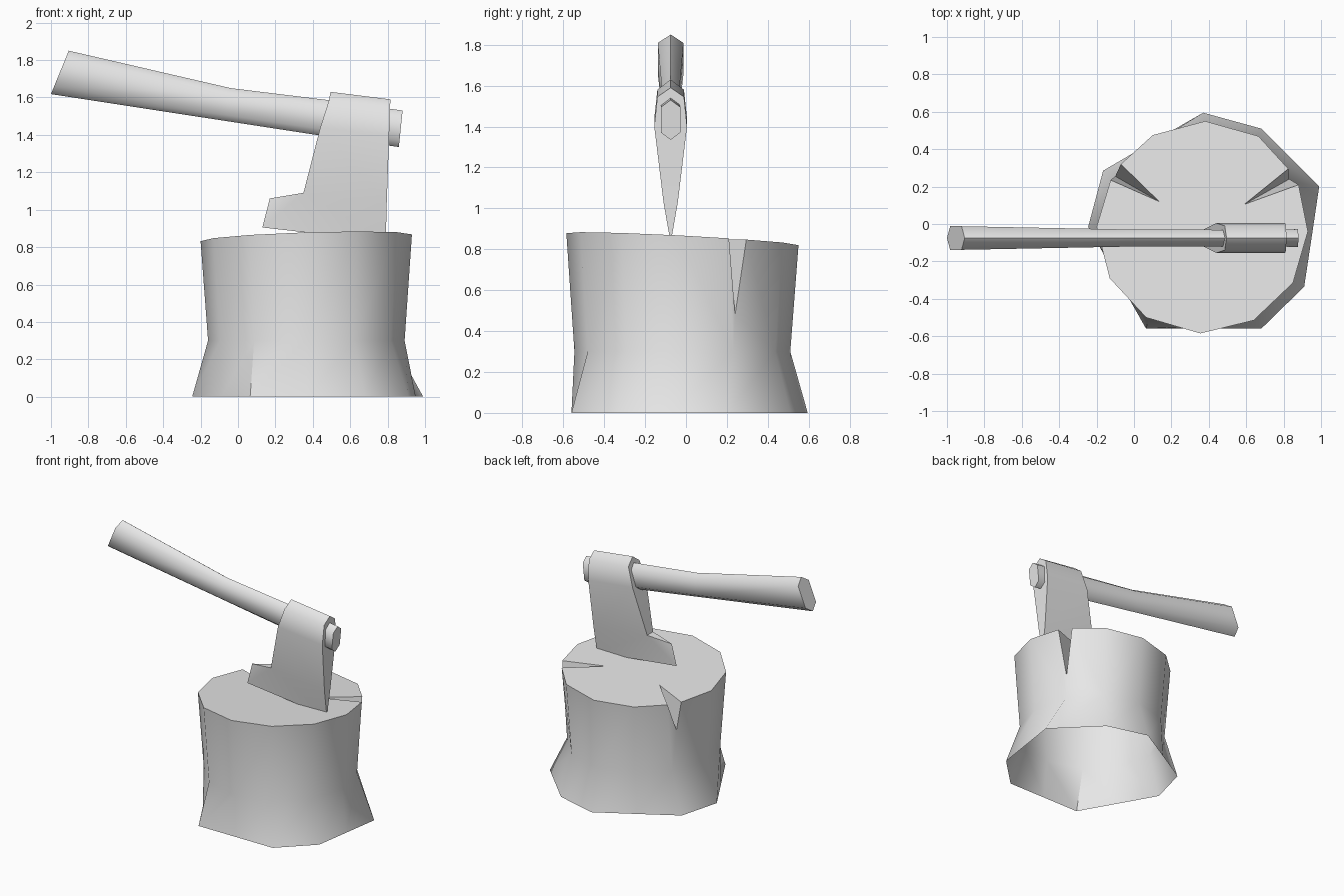
import bpy, bmesh, math

cube = bpy.data.objects.get("Cube")
if cube:
    bpy.data.objects.remove(cube, do_unlink=True)

grey = bpy.data.materials.new("plain_grey")
grey.use_nodes = True
grey.diffuse_color = (0.8, 0.8, 0.8, 1)
grey.node_tree.nodes["Principled BSDF"].inputs["Base Color"].default_value = (0.8, 0.8, 0.8, 1)

AXE_Y = -0.075


def finish(name, bm, angle, closed=True):
    if closed:
        bmesh.ops.recalc_face_normals(bm, faces=bm.faces[:])
    mesh = bpy.data.meshes.new(name)
    bm.to_mesh(mesh)
    bm.free()
    mesh.materials.append(grey)
    obj = bpy.data.objects.new(name, mesh)
    bpy.context.collection.objects.link(obj)
    bpy.ops.object.select_all(action='DESELECT')
    obj.select_set(True)
    bpy.context.view_layer.objects.active = obj
    bpy.ops.object.shade_smooth_by_angle(angle=math.radians(angle))
    return obj


# Stump: slanted top, narrow waist, flared roots, open underneath
def top_z(x, y):
    return 0.837 + 0.031 * x - 0.052 * y


def build_stump():
    bm = bmesh.new()
    rim = [(.38, .55), (.1, .475), (-.1, .28), (-.2, -.015), (-.13, -.29), (.065, -.5),
           (.355, -.585), (.64, -.515), (.85, -.315), (.93, -.04), (.86, .25), (.665, .47)]
    roots = [(.37, .595), (.1, .44), (-.165, .285), (-.245, -.015), (-.09, -.288), (.065, -.56),
             (.37, -.56), (.68, -.56), (.91, -.335), (.95, -.07), (.99, .2), (.68, .51)]
    # Splits in the rim: first lip, inner tip, second lip, lowest point on the bark
    splits = {2: ((-.07, .32), (.135, .12), (-.125, .235), (-.1, .255, .61)),
              10: ((.88, .21), (.59, .105), (.825, .295), (.83, .24, .48))}
    n = len(rim)
    low = [bm.verts.new((x, y, 0)) for x, y in roots]
    waist = [bm.verts.new((.37 + .93 * (x - .37), -.02 + .93 * (y + .02), .3)) for x, y in rim]
    top, start, end, deep = [], [], [], {}
    for i, (x, y) in enumerate(rim):
        if i in splits:
            a, tip, b, d = splits[i]
            va, vt, vb = [bm.verts.new((p[0], p[1], top_z(*p))) for p in (a, tip, b)]
            deep[i] = bm.verts.new(d)
            if i == 10:
                va, vb = vb, va
                va, vb = vb, va
                first, last = va, vb
            else:
                first, last = va, vb
            bm.faces.new((first, vt, deep[i]))
            bm.faces.new((vt, last, deep[i]))
            top += [first, vt, last]
        else:
            first = last = bm.verts.new((x, y, top_z(x, y)))
            top.append(first)
        start.append(first)
        end.append(last)
    for i in range(n):
        j = (i + 1) % n
        bm.faces.new((low[i], low[j], waist[j], waist[i]))
        side = [waist[i], waist[j]]
        if j in deep:
            side.append(deep[j])
        side += [start[j], end[i]]
        if i in deep:
            side.append(deep[i])
        bm.faces.new(side)
    bm.faces.new(top)
    bmesh.ops.recalc_face_normals(bm, faces=bm.faces[:])
    cap = max(bm.faces, key=lambda f: f.calc_area() * abs(f.normal.z))
    if cap.normal.z < 0:
        bmesh.ops.reverse_faces(bm, faces=bm.faces[:])
    finish("stump", bm, 42, closed=False)


# Handle: six-sided sections with a ridge above and below
def build_handle():
    bm = bmesh.new()
    sections = [((-.905, 1.85), (-1.0, 1.618), .063), ((-.04, 1.65), (-.07, 1.475), .046),
                ((.49, 1.585), (.45, 1.395), .044), ((.88, 1.53), (.86, 1.335), .047)]
    rings = []
    for (tx, tz), (bx, bz), w in sections:
        ring = []
        for t, s in ((0, 0), (.18, 1), (.82, 1), (1, 0), (.82, -1), (.18, -1)):
            ring.append(bm.verts.new((tx + (bx - tx) * t, AXE_Y + s * w, tz + (bz - tz) * t)))
        rings.append(ring)
    for a, b in zip(rings, rings[1:]):
        for k in range(6):
            m = (k + 1) % 6
            bm.faces.new((a[k], a[m], b[m], b[k]))
    bm.faces.new(rings[0])
    bm.faces.new(rings[-1])
    finish("axe_handle", bm, 62)


# Axe head: mirrored rows from ridge to cutting edge, with a pointed beard
def build_head():
    bm = bmesh.new()

    def vert(p, y=0):
        return bm.verts.new((p[0], AXE_Y + y, p[1]))

    rows = [((.485, 1.58), (.813, 1.545), .065), ((.44, 1.44), (.808, 1.40), .08),
            ((.35, 1.09), (.795, 1.03), .035)]
    ridge = [vert((.495, 1.63)), vert((.815, 1.59))]
    beard, toe, heel = vert((.17, 1.06)), vert((.13, .905)), vert((.79, .83))
    sides = []
    for s in (-1, 1):
        levels = [ridge] + [[vert(a, s * w), vert(b, s * w)] for a, b, w in rows]
        for u, v in zip(levels, levels[1:]):
            bm.faces.new((u[0], u[1], v[1], v[0]))
        neck = levels[-1]
        bm.faces.new((neck[0], beard, toe))
        bm.faces.new((neck[0], toe, heel, neck[1]))
        sides.append(levels)
    for end in (0, 1):
        left = [lv[end] for lv in sides[0]]
        right = [lv[end] for lv in sides[1]]
        bm.faces.new((ridge[end], left[1], right[1]))
        for k in (1, 2):
            bm.faces.new((left[k], left[k + 1], right[k + 1], right[k]))
        bm.faces.new((left[3], right[3], (beard, heel)[end]))
    finish("axe_head", bm, 48)


build_stump()
build_handle()
build_head()
